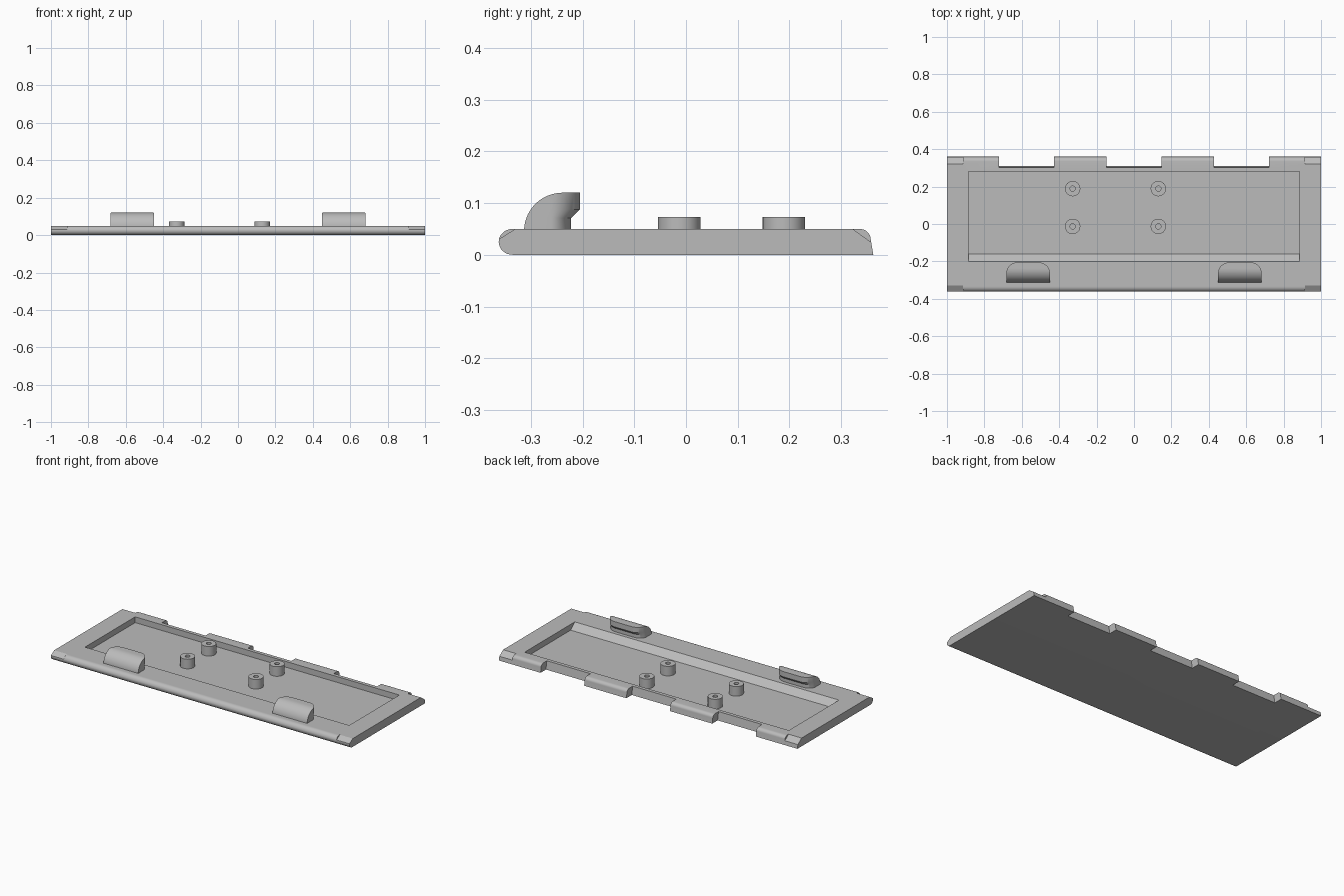
import bpy, bmesh
from math import pi, sin, cos

cube = bpy.data.objects.get("Cube")
if cube:
    bpy.data.objects.remove(cube, do_unlink=True)

grey = bpy.data.materials.new("plain grey")
grey.use_nodes = True
grey.diffuse_color = (0.5, 0.5, 0.5, 1)
grey.node_tree.nodes["Principled BSDF"].inputs["Base Color"].default_value = (0.5, 0.5, 0.5, 1)


def loft(name, rings):
    """Solid through rings that share one point count."""
    bm = bmesh.new()
    loops = [[bm.verts.new(p) for p in ring] for ring in rings]
    n = len(loops[0])
    for a, b in zip(loops, loops[1:]):
        for i in range(n):
            j = (i + 1) % n
            bm.faces.new((a[i], a[j], b[j], b[i]))
    bm.faces.new(loops[0][::-1])
    bm.faces.new(loops[-1])
    bmesh.ops.recalc_face_normals(bm, faces=bm.faces)
    mesh = bpy.data.meshes.new(name)
    bm.to_mesh(mesh)
    bm.free()
    mesh.materials.append(grey)
    obj = bpy.data.objects.new(name, mesh)
    bpy.context.collection.objects.link(obj)
    return obj


def extrude_x(name, profile, x0, x1):
    """Extrude a (y, z) profile along x."""
    return loft(name, [[(x, y, z) for y, z in profile] for x in (x0, x1)])


def arc(cy, cz, ry, rz, a0, a1, n=16):
    return [(cy + ry * cos(a0 + (a1 - a0) * i / n),
             cz + rz * sin(a0 + (a1 - a0) * i / n)) for i in range(n + 1)]


def boolean(obj, cutter, operation="DIFFERENCE"):
    """Apply a boolean and discard the cutter."""
    cutter.hide_render = True
    mod = obj.modifiers.new("cut", "BOOLEAN")
    mod.operation = operation
    mod.solver = "EXACT"
    mod.object = cutter
    bpy.context.view_layer.objects.active = obj
    bpy.ops.object.modifier_apply(modifier=mod.name)
    bpy.data.objects.remove(cutter, do_unlink=True)


def finish(obj):
    bpy.ops.object.select_all(action="DESELECT")
    obj.select_set(True)
    bpy.context.view_layer.objects.active = obj
    bpy.ops.object.shade_smooth_by_angle(angle=pi / 6)


# Plate: rounded front edge, tapered back edge with a rounded top
TOP, FLOOR = 0.05, 0.015
profile = (arc(-0.335, 0.025, 0.027, 0.025, 1.5 * pi, 0.5 * pi)
           + arc(0.335, 0.03, 0.022, 0.02, 0.5 * pi, 0, 8) + [(0.362, 0)])
plate = extrude_x("cover_plate", profile, -1, 1)

# Shallow tray with a sloped front wall
tray = [(-0.16, FLOOR), (0.28, FLOOR), (0.28, 0.1), (-0.2, 0.1), (-0.2, TOP)]
boolean(plate, extrude_x("tray_cutter", tray, -0.885, 0.885))

# Three notches in the back edge
notch = [(0.312, -0.01), (0.4, -0.01), (0.4, 0.06), (0.3, 0.06)]
for x in (-0.575, 0, 0.575):
    boolean(plate, extrude_x("notch_cutter", notch, x - 0.146, x + 0.146))

# Chamfers at the four corners
front = [(-0.33, TOP), (-0.33, 0.08), (-0.4, 0.08), (-0.4, 0.006)]
back = [(0.322, TOP), (0.322, 0.08), (0.4, 0.08), (0.4, -0.006)]
for chamfer in (front, back):
    for x0, x1 in ((-1.05, -0.913), (0.913, 1.05)):
        boolean(plate, extrude_x("chamfer_cutter", chamfer, x0, x1))
finish(plate)


# Four hollow pegs on the tray floor
def circle(cx, cy, r, z, n=32):
    return [(x, y, z) for x, y in arc(cx, cy, r, r, 0, 2 * pi, n)[:-1]]


for side, x in (("right", -0.328), ("left", 0.13)):
    for end, y in (("front", -0.013), ("back", 0.189)):
        steps = [(0.041, FLOOR - 0.003), (0.041, 0.073), (0.014, 0.073), (0.014, 0.02)]
        peg = loft(f"{end}_{side}_peg", [circle(x, y, r, z) for r, z in steps])
        finish(peg)


# Two hooks: rounded front, overhanging lip with rounded back corners
def outline(cx, back_y, z):
    half, rx, start = 0.116, 0.06, -0.262
    ry = back_y - start
    pts = (arc(cx + half - rx, start, rx, ry, 0, pi / 2, 12)
           + arc(cx - half + rx, start, rx, ry, pi / 2, pi, 12))
    pts += [(cx - half, -0.33), (cx + half, -0.33)]
    return [(x, y, z) for x, y in pts]


for side, x in (("right", -0.566), ("left", 0.566)):
    levels = [(-0.222, 0.04), (-0.222, 0.071), (-0.205, 0.088), (-0.205, 0.13)]
    hook = loft(f"{side}_hook", [outline(x, y, z) for y, z in levels])
    dome = arc(-0.238, 0.046, 0.075, 0.074, pi, pi / 2, 20)
    dome = [(-0.313, 0.042)] + dome + [(-0.15, 0.12), (-0.15, 0.042)]
    boolean(hook, extrude_x("hook_shaper", dome, x - 0.2, x + 0.2), "INTERSECT")
    finish(hook)
